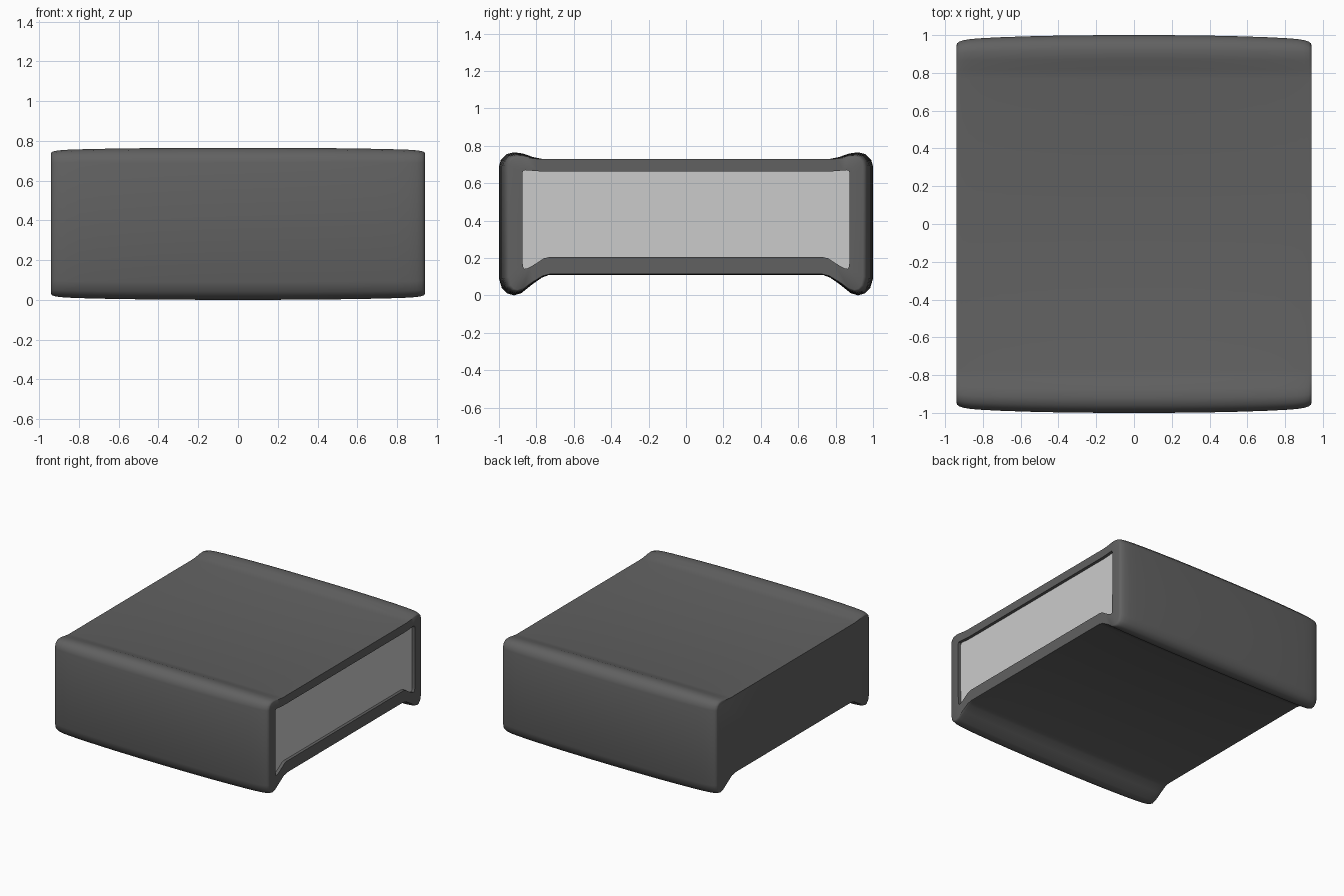
import bpy, bmesh

if "Cube" in bpy.data.objects:
    bpy.data.objects.remove(bpy.data.objects["Cube"])

# Half cross-sections (y, z), running from top centre to bottom centre
MID = [(0, .73), (.77, .73), (.82, .74), (.87, .758), (.92, .765), (.96, .755),
       (.99, .725), (1, .69), (1, .09), (.985, .04), (.955, .01), (.92, 0),
       (.88, .012), (.82, .06), (.77, .095), (.73, .11), (0, .11)]
END = [(0, .728), (.77, .728), (.81, .731), (.86, .737), (.895, .738), (.92, .733),
       (.937, .718), (.945, .69), (.945, .1), (.937, .055), (.92, .035), (.9, .03),
       (.87, .04), (.815, .075), (.765, .105), (.727, .114), (0, .114)]
OPENING = [(0, .662), (.75, .662), (.80, .664), (.84, .668), (.86, .669), (.868, .667),
           (.873, .66), (.875, .64), (.873, .17), (.87, .15), (.863, .142), (.85, .144),
           (.83, .153), (.79, .178), (.76, .198), (.73, .205), (0, .205)]

# Bulge amount along x: 0 is the end section, 1 is the full middle section
HALF = [(.94, 0), (.937, .2), (.925, .37), (.9, .52), (.86, .63), (.8, .71), (.7, .80),
        (.55, .89), (.4, .95), (.2, .99)]
STATIONS = [(-x, b) for x, b in HALF] + [(0, 1)] + HALF[::-1]


def full(half):
    """Mirror a half section into a closed loop."""
    return half + [(-y, z) for y, z in half[-2:0:-1]]


def ring(bm, x, section):
    return [bm.verts.new((x, y, z)) for y, z in section]


def bridge(bm, a, b):
    n = len(a)
    for i in range(n):
        j = (i + 1) % n
        bm.faces.new((a[i], a[j], b[j], b[i]))


def finish(bm, name, color=None):
    bmesh.ops.recalc_face_normals(bm, faces=bm.faces)
    mesh = bpy.data.meshes.new(name)
    bm.to_mesh(mesh)
    bm.free()
    obj = bpy.data.objects.new(name, mesh)
    bpy.context.collection.objects.link(obj)
    if color:
        mat = bpy.data.materials.new(name + "_material")
        mat.diffuse_color = color
        mat.use_nodes = True
        mat.node_tree.nodes["Principled BSDF"].inputs["Base Color"].default_value = mat.diffuse_color
        mesh.materials.append(mat)
    bpy.ops.object.select_all(action='DESELECT')
    obj.select_set(True)
    bpy.context.view_layer.objects.active = obj
    bpy.ops.object.shade_smooth_by_angle(angle=0.7)
    return obj


# Casing: lofted shell, closed at the left, framed recess at the right
bm = bmesh.new()
rings = []
for x, b in STATIONS:
    section = [(e[0] + (m[0] - e[0]) * b, e[1] + (m[1] - e[1]) * b)
               for e, m in zip(END, MID)]
    rings.append(ring(bm, x, full(section)))
rings.append(ring(bm, .94, full(OPENING)))
rings.append(ring(bm, .915, full(OPENING)))
for a, b in zip(rings, rings[1:]):
    bridge(bm, a, b)
bm.faces.new(rings[0])
finish(bm, "casing", (.12, .12, .12, 1))

# Panel: light plate at the bottom of the recess
bm = bmesh.new()
front = ring(bm, .916, full(OPENING))
back = ring(bm, .905, full(OPENING))
bridge(bm, front, back)
bm.faces.new(front)
bm.faces.new(back)
finish(bm, "panel")
